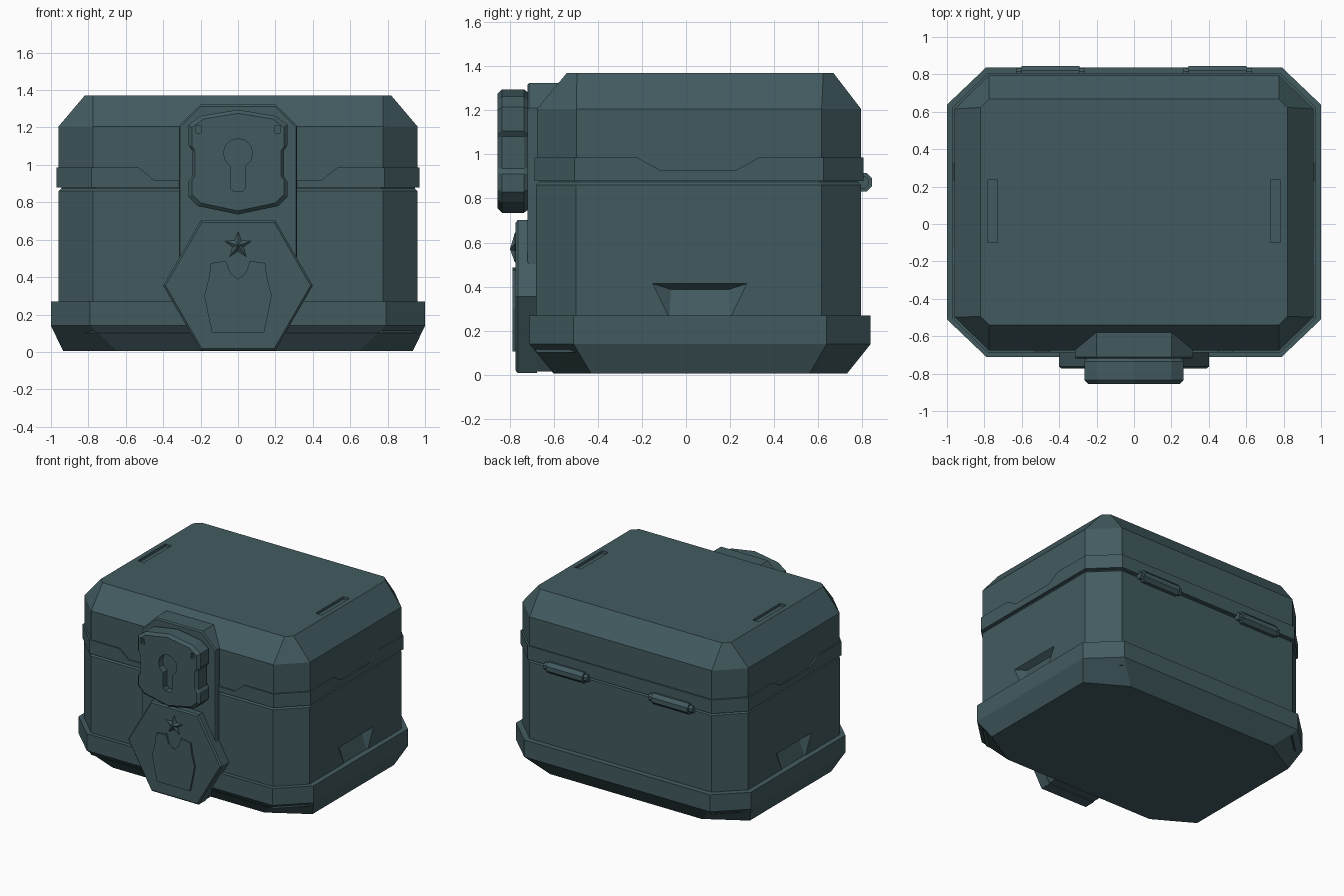
import bpy, bmesh, math

if "Cube" in bpy.data.objects:
    bpy.data.objects.remove(bpy.data.objects["Cube"])

mat = bpy.data.materials.new("dark teal")
mat.diffuse_color = (0.055, 0.105, 0.117, 1)
mat.use_nodes = True
mat.node_tree.nodes["Principled BSDF"].inputs["Base Color"].default_value = mat.diffuse_color


def loft(name, rings):
    """Closed solid through rings of equal vertex count."""
    bm = bmesh.new()
    vs = [[bm.verts.new(p) for p in r] for r in rings]
    n = len(vs[0])
    for a, b in zip(vs, vs[1:]):
        for i in range(n):
            j = (i + 1) % n
            bm.faces.new((a[i], a[j], b[j], b[i]))
    bm.faces.new(vs[0][::-1])
    bm.faces.new(vs[-1])
    bmesh.ops.recalc_face_normals(bm, faces=bm.faces)
    me = bpy.data.meshes.new(name)
    bm.to_mesh(me)
    bm.free()
    me.materials.append(mat)
    ob = bpy.data.objects.new(name, me)
    bpy.context.collection.objects.link(ob)
    return ob


def octagon(z, x, y0, y1, cx, cy):
    return [(x - cx, y0, z), (x, y0 + cy, z), (x, y1 - cy, z), (x - cx, y1, z),
            (cx - x, y1, z), (-x, y1 - cy, z), (-x, y0 + cy, z), (cx - x, y0, z)]


def front_prism(name, outline, steps, cz=0):
    """Front-view outline swept along y; steps are (y, inset scale)."""
    return loft(name, [[(x * s, y, cz + (z - cz) * s) for x, z in outline]
                       for y, s in steps])


def side_prism(name, outline, x0, x1):
    return loft(name, [[(x, y, z) for y, z in outline] for x in (x0, x1)])


def box(name, x0, x1, y0, y1, z0, z1):
    return side_prism(name, [(y0, z0), (y1, z0), (y1, z1), (y0, z1)], x0, x1)


def mirrored(half):
    """Right half listed top to bottom -> full symmetric outline."""
    return half + [(-x, z) for x, z in reversed(half) if x > 0]


def cut(ob, cutter):
    cutter.hide_render = True
    m = ob.modifiers.new("cut", "BOOLEAN")
    m.operation = "DIFFERENCE"
    m.solver = "EXACT"
    m.object = cutter
    bpy.context.view_layer.objects.active = ob
    bpy.ops.object.modifier_apply(modifier=m.name)
    bpy.data.objects.remove(cutter)


# Flared base
loft("base", [octagon(0.005, 0.935, -0.60, 0.73, 0.29, 0.17),
              octagon(0.14, 1.0, -0.71, 0.838, 0.21, 0.20),
              octagon(0.27, 1.0, -0.71, 0.838, 0.21, 0.20)])

# Chest body with a chamfered top edge and hand grips in the sides
body = loft("body", [octagon(0.1, 0.96, -0.68, 0.795, 0.185, 0.18),
                     octagon(0.86, 0.96, -0.68, 0.795, 0.185, 0.18),
                     octagon(0.875, 0.945, -0.665, 0.78, 0.18, 0.175),
                     octagon(0.90, 0.945, -0.665, 0.78, 0.18, 0.175)])
for s in (-1, 1):
    cut(body, loft("grip_cutter", [
        [(s * 0.962, -0.155, 0.415), (s * 0.962, 0.28, 0.415), (s * 0.962, 0.20, 0.25), (s * 0.962, -0.075, 0.25)],
        [(s * 0.915, -0.07, 0.387), (s * 0.915, 0.195, 0.387), (s * 0.917, 0.195, 0.38), (s * 0.917, -0.07, 0.38)]]))

# Lid with sloping top and two slots
lid = loft("lid", [octagon(0.89, 0.96, -0.677, 0.795, 0.185, 0.18),
                   octagon(1.205, 0.96, -0.677, 0.795, 0.185, 0.18),
                   octagon(1.37, 0.82, -0.54, 0.668, 0.045, 0.045)])
for s in (-1, 1):
    cut(lid, box("slot_cutter", s * 0.757 - 0.026, s * 0.757 + 0.026, -0.1, 0.235, 1.35, 1.5))

# Lid rim with dipped stretches at front and sides
rim = loft("lid_rim", [octagon(0.88, 0.97, -0.687, 0.806, 0.187, 0.182),
                       octagon(0.985, 0.97, -0.687, 0.806, 0.187, 0.182)])
cut(rim, side_prism("side_dip_cutter", [(-0.12, 0.93), (0.23, 0.93), (0.33, 0.985), (0.33, 1.1),
                                        (-0.22, 1.1), (-0.22, 0.985)], -1.2, 1.2))
cut(rim, front_prism("front_dip_cutter", [(0.45, 0.92), (0.53, 0.985), (0.53, 1.1), (-0.53, 1.1),
                                          (-0.53, 0.985), (-0.45, 0.92)], [(-0.9, 1), (-0.5, 1)]))

# Plate behind the lock
front_prism("lock_back_plate", mirrored([(0.2, 1.323), (0.315, 1.21), (0.315, 0.21), (0.2, 0.015)]),
            [(-0.5, 1), (-0.712, 1), (-0.72, 0.985)], 0.67)

# Lock case with keyhole and rivet holes
case = front_prism("lock_case", mirrored([(0, 1.295), (0.2, 1.262), (0.265, 1.215), (0.265, 1.105),
                                          (0.247, 1.08), (0.247, 0.935), (0.265, 0.91), (0.265, 0.83),
                                          (0.215, 0.78), (0, 0.735)]),
                   [(-0.69, 0.95), (-0.72, 0.96), (-0.735, 1), (-0.835, 1), (-0.855, 0.93)], 1.015)
arc = [(0.078 * math.cos(math.radians(a)), 1.063 + 0.078 * math.sin(math.radians(a)))
       for a in range(-60, 241, 30)]
cut(case, front_prism("keyhole_cutter", arc + [(-0.04, 0.88), (-0.025, 0.86), (0.025, 0.86), (0.04, 0.88)],
                      [(-1, 1), (-0.805, 1)]))
for s in (-1, 1):
    cut(case, box("rivet_cutter", s * 0.212 - 0.013, s * 0.212 + 0.013, -1, -0.83, 1.17, 1.21))

# Hexagonal badge
hexagon = [(0.4 * math.cos(math.radians(a)), 0.355 + 0.4 * math.sin(math.radians(a)))
           for a in range(0, 360, 60)]
front_prism("hexagon_badge", hexagon, [(-0.677, 1), (-0.763, 1), (-0.773, 0.97)], 0.355)

# Raised vest shape on the badge
front_prism("badge_vest", mirrored([(0, 0.39), (0.04, 0.42), (0.065, 0.487), (0.145, 0.475),
                                    (0.155, 0.40), (0.18, 0.30), (0.16, 0.20), (0.14, 0.105)]),
            [(-0.76, 1), (-0.787, 1)])

# Faceted star on the badge
star = []
for i in range(10):
    r = 0.076 if i % 2 == 0 else 0.031
    a = math.radians(90 + 36 * i)
    star.append((r * math.cos(a), 0.57 + r * math.sin(a)))
front_prism("badge_star", star, [(-0.76, 1), (-0.776, 1), (-0.798, 0.02)], 0.57)

# Hinges at the back
for side, cx in (("left", -0.447), ("right", 0.447)):
    rings = []
    for dx, r in ((-0.185, 0.03), (-0.155, 0.03), (-0.155, 0.045), (0.155, 0.045), (0.155, 0.03), (0.185, 0.03)):
        rings.append([(cx + dx, 0.803 + r * math.cos(math.radians(45 * k + 22.5)),
                       0.873 + r * math.sin(math.radians(45 * k + 22.5))) for k in range(8)])
    loft("hinge_" + side, rings)
